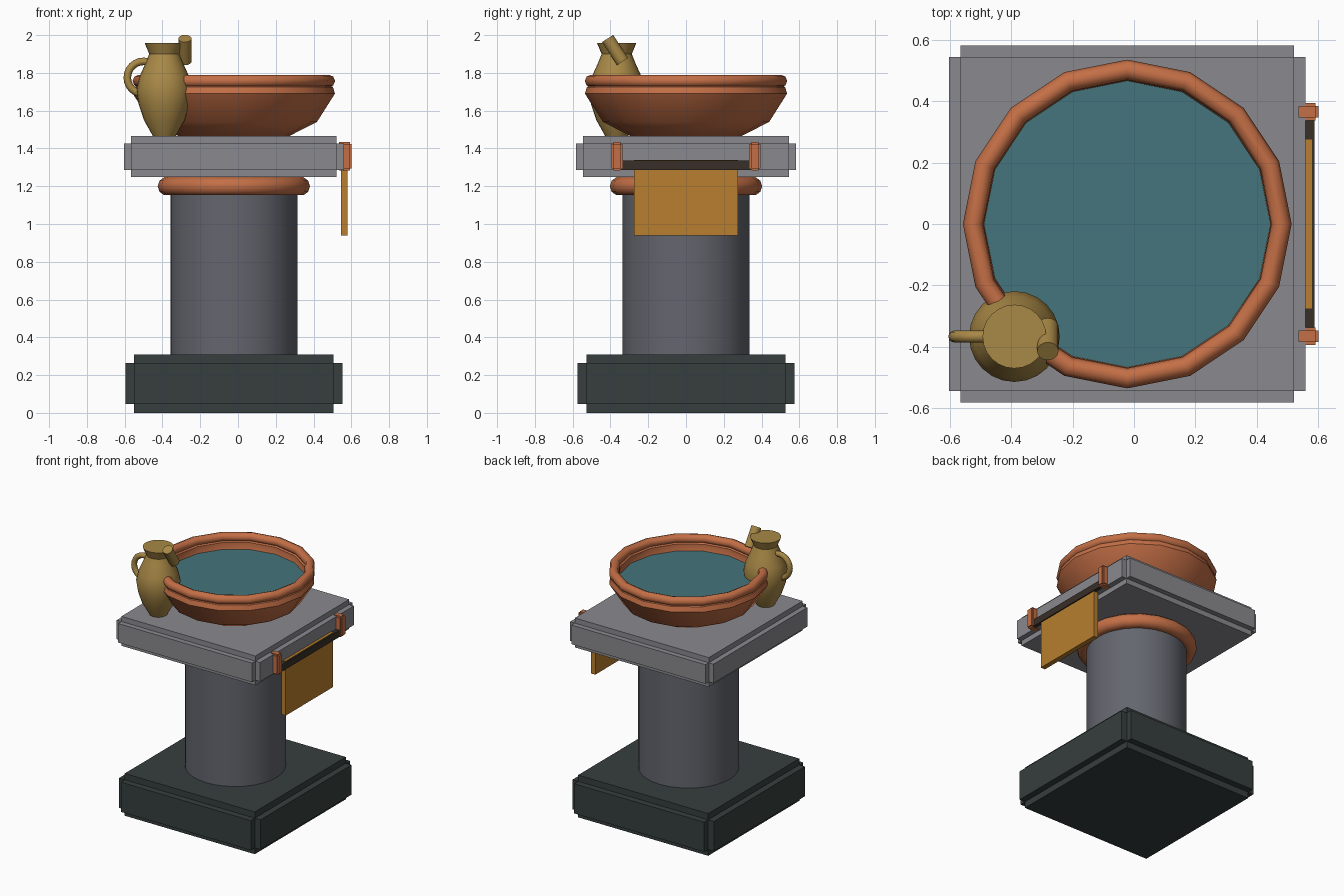
import bpy, math
from mathutils import Vector

cube = bpy.data.objects.get("Cube")
if cube:
    bpy.data.objects.remove(cube, do_unlink=True)

CX = -0.022                      # axis of the pedestal
JUG = Vector((-0.39, -0.367, 0))  # axis of the jug


def material(name, rgb):
    """Flat material from 0-255 display values, stored as linear."""
    lin = [((c / 255 + 0.055) / 1.055) ** 2.4 for c in rgb]
    m = bpy.data.materials.new(name)
    m.use_nodes = True
    m.diffuse_color = (*lin, 1)
    bsdf = m.node_tree.nodes["Principled BSDF"]
    bsdf.inputs["Base Color"].default_value = (*lin, 1)
    bsdf.inputs["Roughness"].default_value = 0.8
    return m


DARK = material("dark stone", (54, 62, 61))
COLUMN = material("column stone", (100, 102, 110))
SLAB = material("light stone", (138, 138, 143))
CLAY = material("terracotta", (196, 111, 70))
WATER = material("water", (68, 117, 124))
BRASS = material("brass", (168, 136, 70))
CLOTH = material("ochre cloth", (184, 127, 46))
WOOD = material("dark wood", (56, 47, 40))


def mesh_object(name, verts, faces, mat):
    me = bpy.data.meshes.new(name)
    me.from_pydata(verts, [], faces)
    me.materials.append(mat)
    ob = bpy.data.objects.new(name, me)
    bpy.context.collection.objects.link(ob)
    return ob


def smooth(ob, angle=40):
    bpy.ops.object.select_all(action='DESELECT')
    ob.select_set(True)
    bpy.context.view_layer.objects.active = ob
    bpy.ops.object.shade_smooth_by_angle(angle=math.radians(angle))
    return ob


def boxes(name, mat, parts):
    """One object made of boxes given as (centre, half size)."""
    verts, faces = [], []
    for c, h in parts:
        n = len(verts)
        for k in range(8):
            verts.append([c[i] + h[i] * (1 if k >> i & 1 else -1) for i in range(3)])
        for f in ("0231", "4576", "0154", "2673", "0462", "1375"):
            faces.append([n + int(d) for d in f])
    return mesh_object(name, verts, faces, mat)


def notched_block(name, mat, centre, half, notch):
    """Block whose twelve edges are stepped in by the notch."""
    parts = []
    for axis in range(3):
        parts.append((centre, [half[i] - (0 if i == axis else notch) for i in range(3)]))
    return boxes(name, mat, parts)


def lathe(name, mat, profile, centre, sides, angle=40):
    """Revolve (radius, z) points, capping both ends."""
    verts, faces = [], []
    for r, z in profile:
        for s in range(sides):
            a = math.tau * s / sides
            verts.append((centre[0] + r * math.cos(a), centre[1] + r * math.sin(a), z))
    for p in range(len(profile) - 1):
        for s in range(sides):
            t = (s + 1) % sides
            faces.append((p * sides + s, p * sides + t, (p + 1) * sides + t, (p + 1) * sides + s))
    faces.append(list(range(sides))[::-1])
    faces.append(list(range(len(verts) - sides, len(verts))))
    return smooth(mesh_object(name, verts, faces, mat), angle)


def ring(name, mat, centre, major, minor, segments, sides, rotation=(0, 0, 0)):
    bpy.ops.mesh.primitive_torus_add(
        location=centre, rotation=rotation, major_radius=major, minor_radius=minor,
        major_segments=segments, minor_segments=sides)
    ob = bpy.context.object
    ob.name = name
    ob.data.materials.append(mat)
    return smooth(ob, 50)


# Pedestal
notched_block("base", DARK, (CX, 0, 0.155), (0.574, 0.574, 0.155), 0.046)
lathe("column", COLUMN, [(0.336, 0.3), (0.336, 1.26)], (CX, 0), 32)
ring("collar", CLAY, (CX, 0, 1.2), 0.353, 0.05, 20, 10)
notched_block("top_slab", SLAB, (CX, 0, 1.357), (0.582, 0.582, 0.108), 0.038)

# Basin with water and rolled rim
lathe("basin", CLAY, [
    (0.29, 1.464), (0.44, 1.54), (0.535, 1.69), (0.525, 1.725), (0.49, 1.745),
    (0.468, 1.73), (0.466, 1.66), (0.4, 1.58), (0.27, 1.53)], (CX, 0), 16)
lathe("water_surface", WATER, [(0.45, 1.655), (0.468, 1.68)], (CX, 0), 16)
ring("basin_rim", CLAY, (CX, 0, 1.757), 0.503, 0.033, 16, 8)

# Jug
lathe("jug_body", BRASS, [
    (0.06, 1.464), (0.108, 1.55), (0.135, 1.63), (0.148, 1.71), (0.132, 1.78),
    (0.1, 1.85), (0.08, 1.9), (0.104, 1.958)], JUG, 24)
ring("jug_handle", BRASS, (-0.5, JUG.y, 1.775), 0.086, 0.02, 24, 8, (math.pi / 2, 0, 0))
low, high = Vector((-0.281, -0.336, 1.86)), Vector((-0.281, -0.415, 1.982))
bpy.ops.mesh.primitive_cylinder_add(
    vertices=16, radius=0.035, depth=(high - low).length, location=(low + high) / 2,
    rotation=(high - low).to_track_quat('Z', 'Y').to_euler())
spout = bpy.context.object
spout.name = "jug_spout"
spout.data.materials.append(BRASS)
smooth(spout)

# Towel rail on the left side
for side, label in ((-1, "front"), (1, "back")):
    notched_block(label + "_rail_bracket", CLAY, (0.564, side * 0.366, 1.358),
                  (0.038, 0.029, 0.075), 0.01)
boxes("rail", WOOD, [((0.574, 0, 1.311), (0.014, 0.35, 0.025))])
boxes("towel", CLOTH, [((0.562, 0, 1.14), (0.018, 0.275, 0.2))])
